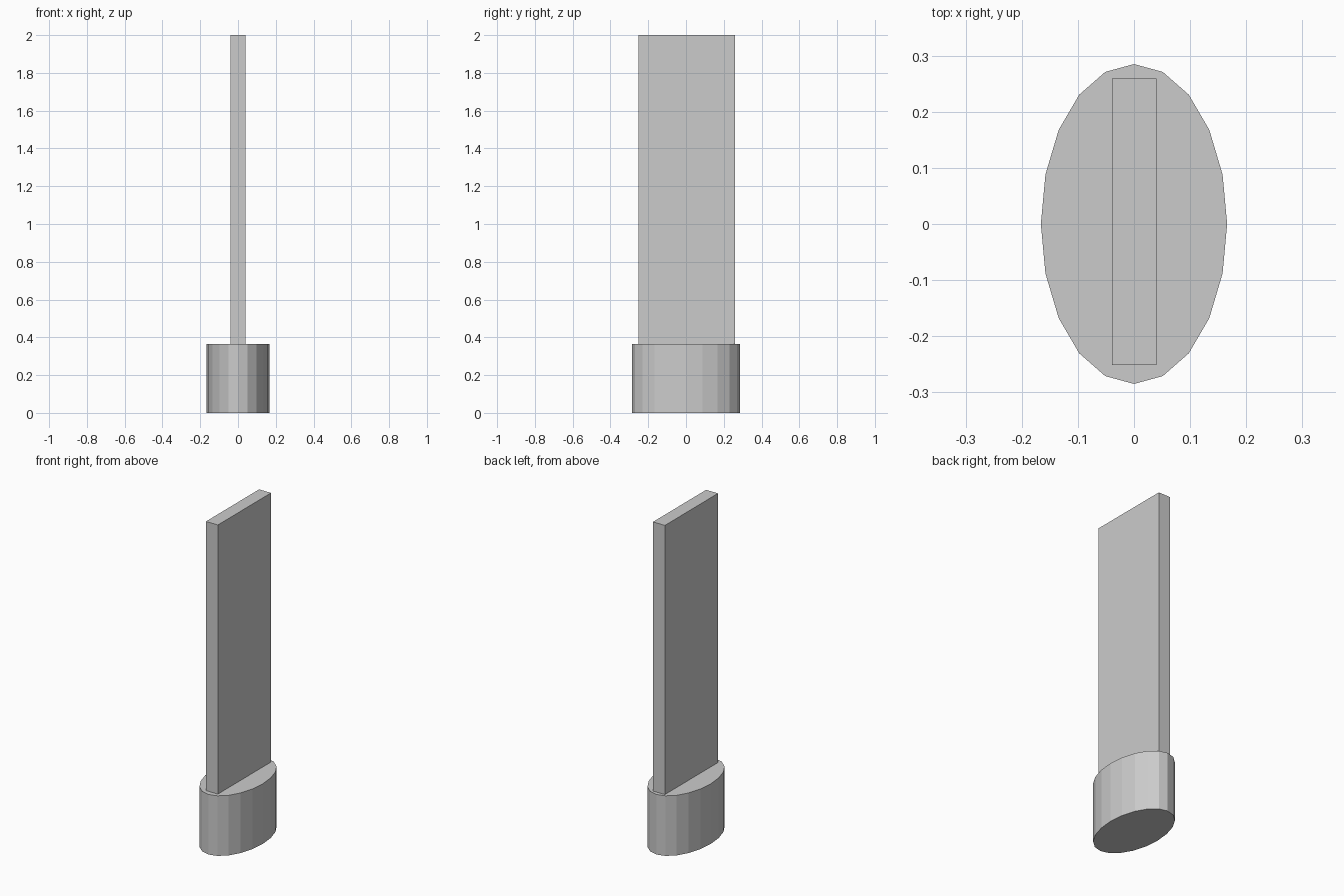
import bpy

if "Cube" in bpy.data.objects:
    bpy.data.objects.remove(bpy.data.objects["Cube"])

BASE_H = 0.365
SINK = 0.02


def finish(name, scale):
    ob = bpy.context.object
    ob.name = name
    ob.scale = scale
    bpy.ops.object.transform_apply(location=False, rotation=False, scale=True)
    return ob


# Oval base: 20-sided flat-shaded cylinder
bpy.ops.mesh.primitive_cylinder_add(vertices=20, radius=1, depth=1,
                                    location=(0, 0, BASE_H / 2))
finish("oval_base", (0.166, 0.285, BASE_H))

# Upright slab, seated slightly into the base
bottom = BASE_H - SINK
bpy.ops.mesh.primitive_cube_add(size=1, location=(0.0005, 0.004, (2 + bottom) / 2))
finish("upright_slab", (0.08, 0.51, 2 - bottom))
